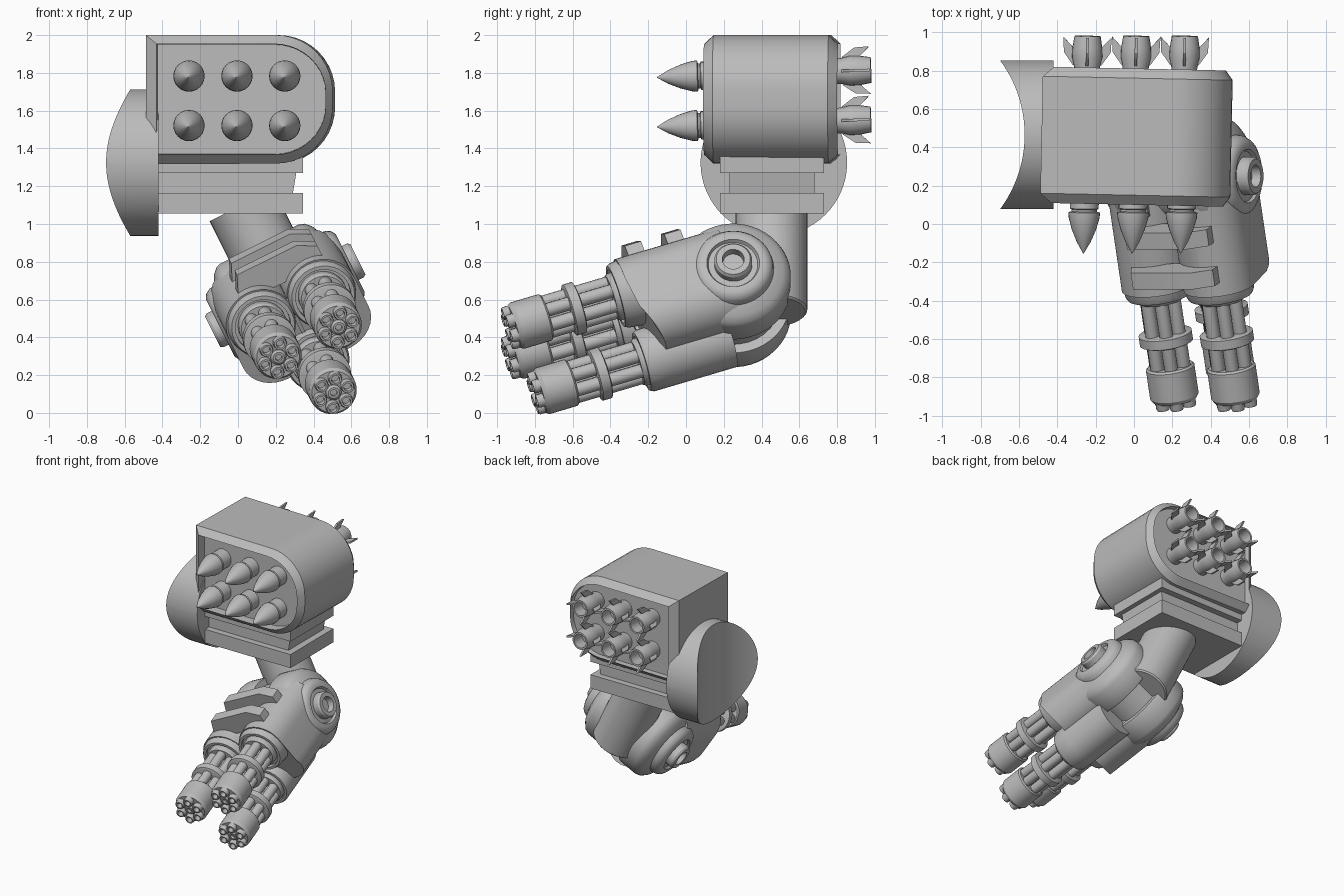
import bpy
import bmesh
from math import sin, cos, pi, radians, sqrt
from mathutils import Matrix, Vector

old = bpy.data.objects.get("Cube")
if old:
    bpy.data.objects.remove(old, do_unlink=True)

grey = bpy.data.materials.new("plain grey")
grey.use_nodes = True
COLOUR = (0.5, 0.5, 0.5, 1)
grey.diffuse_color = COLOUR
grey.node_tree.nodes["Principled BSDF"].inputs["Base Color"].default_value = COLOUR

WORLD = Matrix.Identity(4)


def loft(name, rings, frame=WORLD):
    """Skin a row of closed rings and cap both ends."""
    bm = bmesh.new()
    rows = [[bm.verts.new(frame @ Vector(p)) for p in ring] for ring in rings]
    n = len(rows[0])
    for a, b in zip(rows, rows[1:]):
        for i in range(n):
            j = (i + 1) % n
            bm.faces.new((a[i], a[j], b[j], b[i]))
    bm.faces.new(rows[0])
    bm.faces.new(rows[-1])
    bmesh.ops.recalc_face_normals(bm, faces=bm.faces)
    mesh = bpy.data.meshes.new(name)
    bm.to_mesh(mesh)
    bm.free()
    mesh.materials.append(grey)
    ob = bpy.data.objects.new(name, mesh)
    bpy.context.collection.objects.link(ob)
    bpy.ops.object.select_all(action='DESELECT')
    ob.select_set(True)
    bpy.context.view_layer.objects.active = ob
    bpy.ops.object.shade_smooth_by_angle(angle=radians(32))
    return ob


def lathe(name, profile, origin, axis, frame=WORLD, sides=32):
    """Turn (radius, height) points around an axis."""
    turn = Vector(axis).to_track_quat('Z', 'Y')
    rings = [[Vector(origin) + turn @ Vector((max(r, 0.001) * cos(2 * pi * i / sides),
                                              max(r, 0.001) * sin(2 * pi * i / sides), h))
              for i in range(sides)] for r, h in profile]
    return loft(name, rings, frame)


def box(name, x, y, z, taper=0):
    """Block from ranges, its +x end drawn in at the bottom by taper."""
    def ring(h, t):
        return [(x[0], y[0], h), (x[1] - t, y[0], h), (x[1] - t, y[1], h), (x[0], y[1], h)]
    return loft(name, [ring(z[0], taper), ring(z[1], 0)])


def arc(cx, cz, r, start, end, steps):
    angles = [radians(start + (end - start) * i / steps) for i in range(steps + 1)]
    return [(cx + r * cos(a), cz + r * sin(a)) for a in angles]


# Missile pod: D-shaped body with chamfered rims and sunken ends
POD = Matrix.Translation((0.008, 0.455, 1.66)) @ Matrix.Rotation(radians(-1.2), 4, 'Z')
outline = [(-0.49, 0.34), (-0.49, -0.34)]
outline += arc(0.2, -0.04, 0.3, -90, 0, 10) + arc(0.2, 0.04, 0.3, 0, 90, 10)


def pod_ring(y, inset):
    return [(x * (1 - inset / 0.49) + inset * 0.25, y, z * (1 - inset / 0.34))
            for x, z in outline]


loft("missile_pod", [pod_ring(-0.285, 0.05), pod_ring(-0.355, 0.047), pod_ring(-0.305, 0),
                     pod_ring(0.305, 0), pod_ring(0.355, 0.047), pod_ring(0.315, 0.05)], POD)

# Missiles: noses in front, hollow finned tails behind
for z in (1.535, 1.797):
    for x in (-0.252, 0.002, 0.255):
        m = (Matrix.Translation((x, 0.45, z)) @ Matrix.Rotation(radians(-1.1), 4, 'Z')
             @ Matrix.Rotation(radians(2), 4, 'X'))
        lathe("missile_nose", [(0.075, 0.24), (0.075, 0.37), (0.066, 0.375), (0.066, 0.385),
                               (0.083, 0.39), (0.08, 0.42), (0.063, 0.48), (0.036, 0.545),
                               (0, 0.605)], (0, 0, 0), (0, -1, 0), m, 24)
        lathe("missile_tail", [(0.065, 0.27), (0.068, 0.37), (0.08, 0.42), (0.078, 0.47),
                               (0.068, 0.53), (0.054, 0.53), (0.054, 0.43), (0, 0.43)],
              (0, 0, 0), (0, 1, 0), m, 20)
        for k in range(4):
            f = m @ Matrix.Rotation(k * pi / 2, 4, 'Y')
            fin = [(0.06, 0.37), (0.076, 0.38), (0.122, 0.445), (0.126, 0.525), (0.074, 0.47)]
            loft("missile_fin", [[(r, y, t) for r, y in fin] for t in (-0.007, 0.007)], f)

# Shoulder shell: disc with a concave outer face, built in slices along y
slices = []
for i in range(33):
    a = pi * (i + 0.15) / 32.3
    dy, h = -0.388 * cos(a), 0.388 * sin(a)
    outer = -1.22 + sqrt(0.65 ** 2 - dy ** 2)
    slices.append([(outer, 0.465 + dy, 1.325 - h), (-0.42, 0.465 + dy, 1.325 - h),
                   (-0.42, 0.465 + dy, 1.325 + h), (outer, 0.465 + dy, 1.325 + h)])
loft("shoulder_shell", slices)

# Stacked mount below the pod
box("mount_top_plate", (-0.43, 0.345), (0.18, 0.73), (1.27, 1.36))
box("mount_core", (-0.43, 0.31), (0.23, 0.68), (1.16, 1.28), taper=0.02)
box("mount_bottom_plate", (-0.43, 0.345), (0.18, 0.73), (1.055, 1.165))

# Upper arm, leaning outward
LEAN = radians(26.5)
lathe("upper_arm", [(0.19, 0), (0.19, 0.62), (0.18, 0.63)],
      (0.02, 0.452, 1.1), (sin(LEAN), 0, -cos(LEAN)), sides=40)

# Forearm frame: centred on the elbow, its front along local -y
ARM = (Matrix.Translation((0.25, 0.25, 0.622)) @ Matrix.Rotation(-LEAN, 4, 'Y')
       @ Matrix.Rotation(radians(18.3), 4, 'X'))
FORWARD = (0, -1, 0)

# Outer housings: stadium section with the lower front cut on a slant, mirrored
section = arc(0.18, 0.105, 0.19, 0, 180, 16) + arc(0.18, -0.08, 0.19, 180, 360, 16)


def slant(v):
    return 0.57 + min(v + 0.03, 0) * 0.45


for s in (-1, 1):
    loft("upper_housing", [[(s * r, 0, v) for r, v in section],
                           [(s * r, -slant(v), v) for r, v in section]], ARM)
    # Stepped elbow hub with a hollow boss
    lathe("elbow_hub", [(0.3, 0.08), (0.305, 0.09), (0.305, 0.23), (0.295, 0.26),
                        (0.265, 0.29), (0.215, 0.315), (0.21, 0.345), (0.195, 0.37),
                        (0.17, 0.385), (0.14, 0.385), (0.13, 0.366), (0.1, 0.366),
                        (0.1, 0.415), (0.09, 0.43), (0.058, 0.43), (0.055, 0.38), (0, 0.38)],
          (0, 0, 0), (s, 0, 0), ARM, 48)

# Elbow drum joining the housings and the upper arm
lathe("elbow_drum", [(0.25, -0.13), (0.25, 0.13)], (0, 0, 0), (1, 0, 0), ARM)

# Straps standing across the top of the forearm
for f in (0.23, 0.45):
    strap = [(-0.24, 0.24), (-0.18, 0.385), (0.17, 0.385), (0.27, 0.33), (0.27, 0.22)]
    loft("forearm_strap", [[(r, -f + d, v) for r, v in strap] for d in (-0.045, 0.045)], ARM)


# Rotary guns
def rotary_gun(side, up, shift, radius, tip_radius, start):
    base = Vector((side, -shift, up))

    def part(name, profile, offset=(0, 0), sides=32):
        origin = base + Vector((offset[0], 0, offset[1]))
        lathe(name, profile, origin, FORWARD, ARM, sides)

    part("gun_sleeve", [(radius, start), (radius, 0.5), (tip_radius + 0.01, 0.6),
                        (tip_radius, 0.62), (tip_radius - 0.02, 0.62),
                        (tip_radius - 0.02, 0.59), (0, 0.59)])
    part("gun_collar", [(0.13, 0.55), (0.13, 0.63), (0.12, 0.645), (0, 0.645)])
    part("gun_spindle", [(0.042, 0.55), (0.042, 1.2), (0.03, 1.21), (0.018, 1.21),
                         (0.018, 1.185), (0, 1.185)], sides=16)
    part("gun_ring", [(0.13, 0.822), (0.14, 0.827), (0.14, 0.877), (0.13, 0.882)])
    part("muzzle_block", [(0.118, 1.005), (0.128, 1.015), (0.128, 1.17), (0.115, 1.19)])
    for k in range(6):
        a = k * pi / 3
        part("gun_barrel", [(0.036, 0.55), (0.036, 1.215), (0.032, 1.227), (0.022, 1.227),
                            (0.02, 1.185), (0, 1.185)],
             (0.08 * cos(a), 0.08 * sin(a)), 16)


rotary_gun(-0.178, 0.105, 0, 0.19, 0.168, 0)
rotary_gun(0.178, 0.105, 0, 0.19, 0.168, 0)
rotary_gun(0, -0.22, -0.036, 0.17, 0.16, 0.14)
